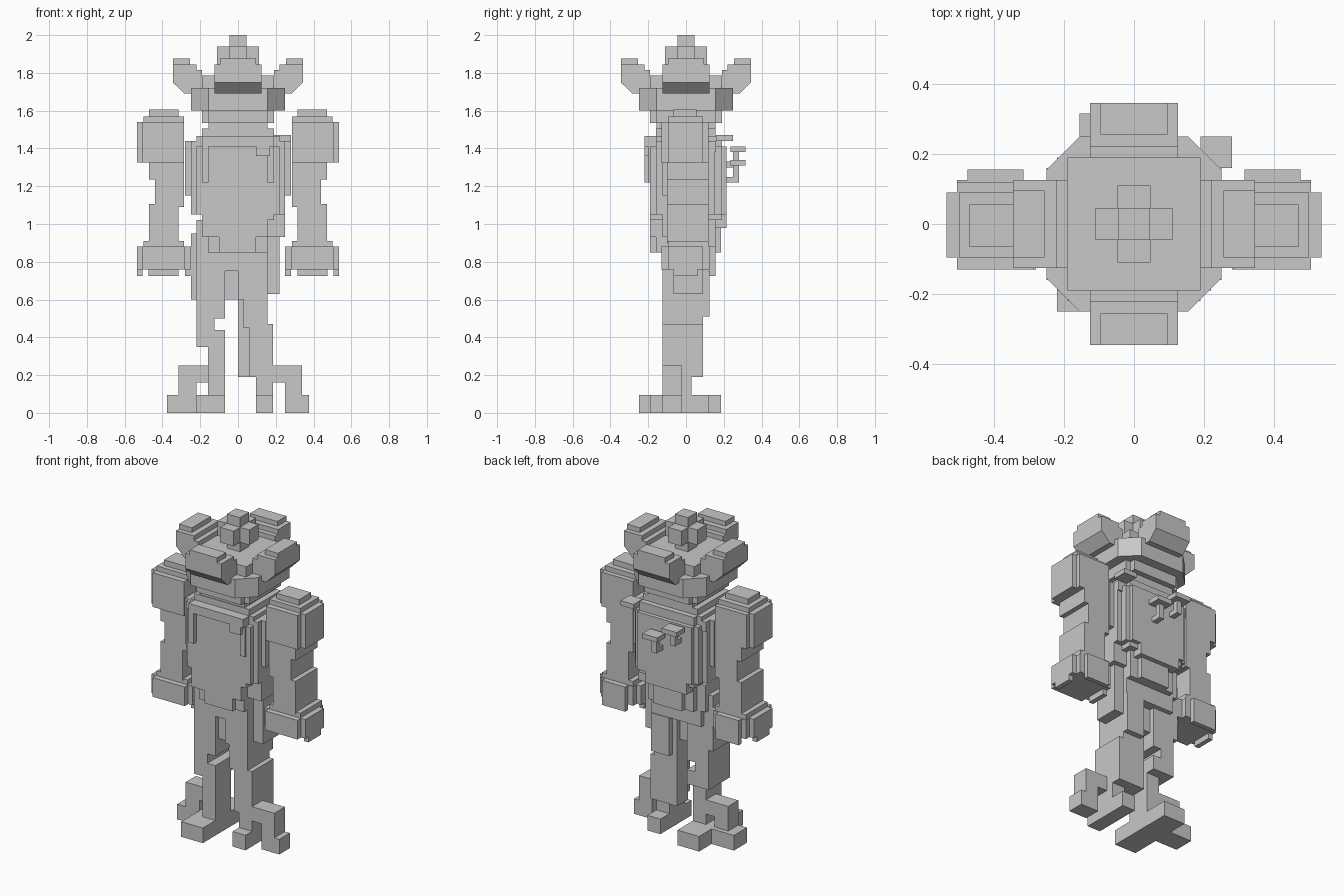
import bpy, bmesh, math
from mathutils import Matrix

grey = bpy.data.materials.new("stone_grey")
grey.diffuse_color = (0.58, 0.58, 0.58, 1)


def finish(name, bm):
    bmesh.ops.recalc_face_normals(bm, faces=bm.faces)
    me = bpy.data.meshes.new(name)
    bm.to_mesh(me)
    bm.free()
    me.materials.append(grey)
    ob = bpy.data.objects.new(name, me)
    bpy.context.collection.objects.link(ob)
    return ob


def add_box(bm, x0, x1, y0, y1, z0, z1):
    m = Matrix.Translation(((x0 + x1) / 2, (y0 + y1) / 2, (z0 + z1) / 2))
    m = m @ Matrix.Diagonal((x1 - x0, y1 - y0, z1 - z0, 1))
    bmesh.ops.create_cube(bm, size=1, matrix=m)


def boxes(name, *specs, mirror=False):
    bm = bmesh.new()
    for s in specs:
        add_box(bm, *s)
        if mirror:
            add_box(bm, -s[1], -s[0], *s[2:])
    return finish(name, bm)


def prism(bm, points, offset):
    f = bm.faces.new([bm.verts.new(p) for p in points])
    r = bmesh.ops.extrude_face_region(bm, geom=[f])
    vs = [v for v in r["geom"] if isinstance(v, bmesh.types.BMVert)]
    bmesh.ops.translate(bm, verts=vs, vec=offset)


def octagon(name, r, c, z0, z1):
    bm = bmesh.new()
    pts = [(r, -c), (r, c), (c, r), (-c, r), (-r, c), (-r, -c), (-c, -r), (c, -r)]
    prism(bm, [(x, y, z0) for x, y in pts], (0, 0, z1 - z0))
    return finish(name, bm)


# Hat: square crown, cross-shaped topper and four upturned brim blocks
boxes("hat_crown", (-.19, .19, -.19, .19, 1.69, 1.785))
boxes("hat_topper", (-.11, .11, -.045, .045, 1.845, 1.94),
      (-.047, .047, -.11, .11, 1.845, 1.94),
      (-.045, .045, -.045, .045, 1.78, 2.0))
brim = [(.19, 1.69), (.285, 1.69), (.345, 1.75), (.345, 1.845),
        (.22, 1.845), (.22, 1.815), (.19, 1.815)]
for i in range(4):
    bm = bmesh.new()
    prism(bm, [(x, -.125, z) for x, z in brim], (0, .25, 0))
    add_box(bm, .255, .345, -.095, .095, 1.84, 1.875)
    finish("hat_brim_block", bm).rotation_euler.z = i * math.pi / 2

# Head and neck rings
octagon("head_ring", .25, .155, 1.6, 1.72)
boxes("jaw_ring", (-.19, .19, -.155, .155, 1.535, 1.6),
      (-.155, .155, -.19, .19, 1.535, 1.6))
boxes("neck", (-.155, .155, -.155, .155, 1.5, 1.535))
boxes("collar", (-.19, .19, -.16, .155, 1.46, 1.505))

# Torso
boxes("chest", (-.22, .22, -.19, .19, 1.05, 1.41),
      (-.19, .19, -.19, .19, 1.02, 1.44))
boxes("chest_top", (-.25, .25, -.16, .16, 1.38, 1.44),
      (-.22, .22, -.16, .16, 1.43, 1.465),
      (-.19, .19, -.22, .19, 1.41, 1.465))
boxes("side_panels", (.2, .25, -.16, .15, 1.05, 1.44),
      (.24, .28, -.125, .12, 1.15, 1.44), mirror=True)
boxes("chest_straps", (-.19, -.155, -.22, -.18, 1.22, 1.42),
      (.155, .19, -.2, -.18, 1.22, 1.42),
      (.095, .17, -.22, -.18, 1.36, 1.42))
boxes("back_panel", (-.19, .19, .15, .215, 1.05, 1.41),
      (-.155, .13, .15, .215, .98, 1.1))
boxes("belly", (-.16, .155, -.16, .155, .85, 1.06),
      (-.19, .155, -.19, -.1, .93, 1.03),
      (-.1, .095, -.19, -.1, .85, 1.03),
      (-.1, .1, .1, .185, .85, 1.0))
boxes("waist_side_left", (-.22, -.14, -.125, .12, .85, 1.02))
boxes("waist_side_right", (.14, .25, -.125, .12, .93, 1.07))

# Back hooks and shoulder plate
boxes("back_hook_high", (-.155, -.05, .235, .315, 1.38, 1.41),
      (-.12, -.085, .25, .28, 1.3, 1.39), (-.12, -.085, .2, .26, 1.3, 1.33))
boxes("back_hook_low", (-.02, .085, .235, .315, 1.31, 1.34),
      (.01, .045, .25, .28, 1.22, 1.32), (.01, .045, .2, .26, 1.22, 1.25))
boxes("rear_shoulder_plate", (.19, .28, .16, .25, 1.44, 1.47))

# Arms
boxes("shoulder_pads", (.285, .505, -.13, .12, 1.325, 1.54),
      (.315, .535, -.095, .09, 1.325, 1.54),
      (.285, .5, -.095, .09, 1.5, 1.57),
      (.315, .47, -.065, .055, 1.56, 1.605), mirror=True)
boxes("arms", (.285, .47, -.1, .12, 1.235, 1.33),
      (.285, .44, -.1, .12, 1.09, 1.24),
      (.315, .47, -.1, .12, .9, 1.105), mirror=True)
boxes("hands", (.28, .505, -.13, .125, .76, .88),
      (.25, .535, -.095, .09, .76, .88),
      (.315, .475, -.1, .155, .76, .88),
      (.285, .5, -.095, .12, .87, .91),
      (.505, .535, -.065, .06, .725, .8),
      (.25, .28, -.065, .06, .725, .8),
      (.315, .475, .125, .155, .725, .8), mirror=True)

# Hips
boxes("hips", (-.19, .155, -.125, .12, .75, .88))
boxes("hip_flap_left", (-.25, -.19, -.065, .09, .6, .95),
      (-.07, 0, -.095, .06, .6, .85))
boxes("hip_flap_right", (.15, .22, -.065, .09, .63, .95))

# Left leg, bent outwards at the knee
boxes("left_leg", (-.22, -.07, -.125, .09, .5, .86),
      (-.22, -.125, -.125, .09, .35, .52),
      (-.22, -.07, -.125, .09, .35, .44),
      (-.16, -.07, -.125, .03, 0, .36))
boxes("left_foot", (-.22, -.07, -.25, .185, 0, .095),
      (-.315, -.15, -.07, .03, .16, .25),
      (-.315, -.22, -.07, .03, .05, .25),
      (-.375, -.22, -.07, .06, 0, .095))

# Right leg
boxes("right_leg", (0, .155, -.125, .09, .6, .86),
      (.03, .155, -.125, .125, .51, .75),
      (0, .06, -.02, .09, .19, .62),
      (.06, .185, -.125, .09, .19, .47),
      (.03, .155, -.125, .09, .45, .62),
      (.095, .185, -.125, .03, 0, .25))
boxes("right_foot", (.095, .185, -.19, .12, 0, .095),
      (.18, .34, -.125, -.02, .16, .25),
      (.25, .34, -.125, -.02, .05, .25),
      (.25, .375, -.125, -.02, 0, .095))
